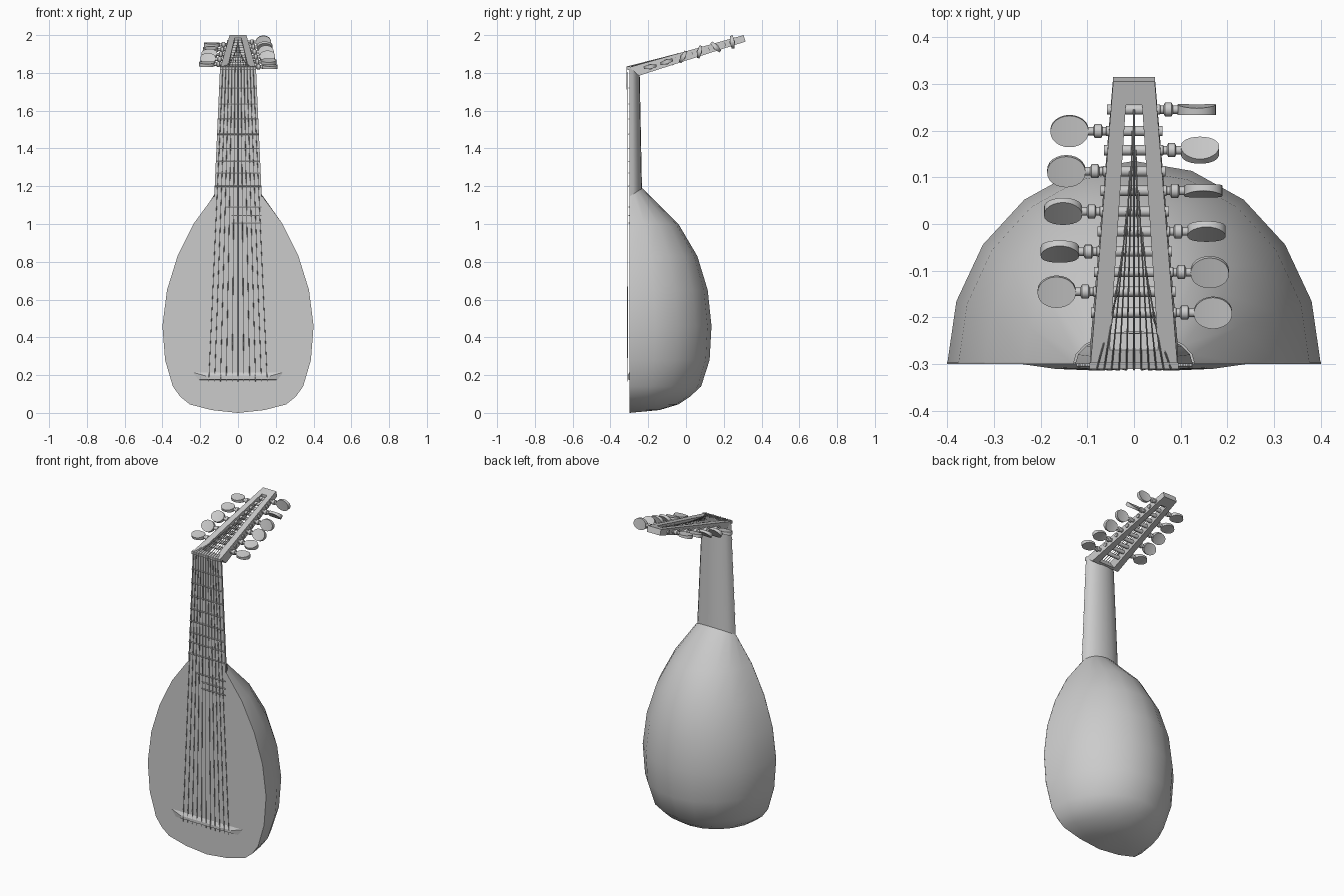
import bpy, bmesh
from math import sin, cos, pi, radians, sqrt
from mathutils import Matrix, Vector

if "Cube" in bpy.data.objects:
    bpy.data.objects.remove(bpy.data.objects["Cube"])

FRONT = -0.3


def loft(name, rings, closed=True, caps=True, smooth=None, matrix=None):
    """Skin a list of equal-length point rings."""
    bm = bmesh.new()
    rows = [[bm.verts.new(p) for p in ring] for ring in rings]
    n = len(rows[0])
    for a, b in zip(rows, rows[1:]):
        for i in range(n if closed else n - 1):
            j = (i + 1) % n
            bm.faces.new((a[i], a[j], b[j], b[i]))
    if caps:
        bm.faces.new(rows[0])
        bm.faces.new(rows[-1])
    bmesh.ops.remove_doubles(bm, verts=bm.verts, dist=0.0001)
    bmesh.ops.recalc_face_normals(bm, faces=bm.faces)
    mesh = bpy.data.meshes.new(name)
    bm.to_mesh(mesh)
    bm.free()
    obj = bpy.data.objects.new(name, mesh)
    bpy.context.collection.objects.link(obj)
    if matrix:
        obj.matrix_world = matrix
    if smooth:
        bpy.ops.object.select_all(action='DESELECT')
        obj.select_set(True)
        bpy.context.view_layer.objects.active = obj
        bpy.ops.object.shade_smooth_by_angle(angle=radians(smooth))
    return obj


def wire(name, points, radius):
    """Thin round rod along straight segments."""
    curve = bpy.data.curves.new(name, 'CURVE')
    curve.dimensions = '3D'
    curve.bevel_depth = radius
    curve.bevel_resolution = 1
    curve.use_fill_caps = True
    spline = curve.splines.new('POLY')
    spline.points.add(len(points) - 1)
    for point, co in zip(spline.points, points):
        point.co = (*co, 1)
    obj = bpy.data.objects.new(name, curve)
    bpy.context.collection.objects.link(obj)


def half_ellipse(z, w, d, tilt=0, n=10):
    """Half ring bulging to the back, tilted in height towards its middle."""
    return [(w * cos(pi * i / n), FRONT + d * sin(pi * i / n),
             z + tilt * sin(pi * i / n)) for i in range(n + 1)]


# Bowl: height, half width, depth of each rib station
stations = [(0.0, 0, 0), (0.015, 0.14, 0.16), (0.045, 0.255, 0.26),
            (0.085, 0.305, 0.32), (0.14, 0.345, 0.38), (0.28, 0.386, 0.425),
            (0.46, 0.4, 0.435), (0.65, 0.376, 0.415), (0.83, 0.32, 0.36),
            (1.0, 0.236, 0.26)]
rings = [half_ellipse(*s) for s in stations]
rings.append(half_ellipse(1.145, 0.13, 0.07, 0.045))
loft("bowl", rings, closed=False, caps=False, smooth=50)

# Soundboard closing the bowl
side = [(w, z) for z, w, d in stations] + [(0.13, 1.145)]
outline = side + [(-x, z) for x, z in reversed(side[1:])]
loft("soundboard", [[(x, y, z) for x, z in outline]
                    for y in (FRONT, FRONT + 0.004)])

# Neck
loft("neck", [half_ellipse(1.14, 0.126, 0.067, 0.045),
              half_ellipse(1.83, 0.095, 0.055, -0.045)], smooth=40)


# Pegbox
def box_top(y):
    return 1.83 + 0.281 * (y + 0.3)


def box_bottom(y):
    return 1.785 + 0.32 * (y + 0.25)


def box_half(y):
    return 0.093 - 0.08 * (y + 0.3)


def box_slot(y):
    return 0.054 - 0.066 * (y + 0.3)


def box_section(x0, x1, top_y, low_y):
    return [(x0, top_y, box_top(top_y)), (x1, top_y, box_top(top_y)),
            (x1, low_y, box_bottom(low_y)), (x0, low_y, box_bottom(low_y))]


for s, label in ((1, "left"), (-1, "right")):
    loft("pegbox_wall_" + label,
         [box_section(s * box_slot(y), s * box_half(y), y, low)
          for y, low in ((FRONT, -0.25), (0.305, 0.315))])
loft("pegbox_end_block", [box_section(-0.03, 0.03, 0.255, 0.255),
                          box_section(-0.03, 0.03, 0.305, 0.315)])
loft("pegbox_base_block", [box_section(-0.06, 0.06, FRONT, -0.25),
                           box_section(-0.06, 0.06, -0.27, -0.235)])

# Nut
loft("nut", [[(x, y, z) for y, z in ((-0.297, 1.815), (-0.311, 1.815),
                                     (-0.311, 1.832), (-0.297, 1.836))]
             for x in (-0.095, 0.095)])

# Bridge, tapering out to raised tips
loft("bridge", [
    [(-0.21, FRONT, 0.175), (0.21, FRONT, 0.175),
     (0.24, FRONT, 0.215), (-0.24, FRONT, 0.215)],
    [(-0.16, -0.31, 0.178), (0.16, -0.31, 0.178),
     (0.17, -0.31, 0.195), (-0.17, -0.31, 0.195)]])


# Pegs: turned shaft plus flat waisted oval head
def circle(x, r, n=14):
    return [(x, r * cos(2 * pi * i / n), r * sin(2 * pi * i / n))
            for i in range(n)]


def peg(name, s, y, turn):
    hw = box_half(y)
    place = Matrix.Translation((0, y, (box_top(y) + box_bottom(y)) / 2))
    profile = [(-hw - 0.008, 0.011), (hw + 0.006, 0.011),
               (hw + 0.007, 0.009), (hw + 0.014, 0.009),
               (hw + 0.017, 0.015), (hw + 0.031, 0.015),
               (hw + 0.034, 0.009), (hw + 0.053, 0.009)]
    loft(name + "_shaft", [circle(s * x, r) for x, r in profile],
         smooth=40, matrix=place)
    head = []
    for i in range(13):
        u = -cos(pi * i / 12)
        h = 0.033 * sqrt(max(0, 1 - u * u)) + 0.001
        t = 0.007 + 0.004 * u * u
        x = s * (hw + 0.085 + 0.041 * u)
        head.append([(x, h, t), (x, -h, t), (x, -h, -t), (x, h, -t)])
    loft(name + "_head", head, smooth=35,
         matrix=place @ Matrix.Rotation(radians(turn), 4, 'X'))


left_turns = (10, 18, 62, 78, 135, 97)
right_turns = (12, 58, 45, 14, 8)
left_y = [-0.19 + 0.087 * i for i in range(6)]
right_y = [-0.145 + 0.086 * i for i in range(5)]
for i, (y, turn) in enumerate(zip(left_y, left_turns)):
    peg(f"left_peg_{i + 1}", 1, y, turn)
for i, (y, turn) in enumerate(zip(right_y, right_turns)):
    peg(f"right_peg_{i + 1}", -1, y, turn)

# Strings: bridge, nut, then the nearest free peg for the outer ones
for i in range(-5, 6):
    y = left_y[5 - i] if i >= 0 else right_y[5 + i]
    peg_z = (box_top(y) + box_bottom(y)) / 2 + 0.012
    wire(f"string_{i + 6}",
         [(i * 0.031, -0.309, 0.165), (i * 0.016, -0.3125, 1.833),
          (i / 5 * box_slot(y) * 0.8, y, peg_z)], 0.0018)

# Frets across the neck
for i, z in enumerate((1.72, 1.635, 1.555, 1.475, 1.4, 1.33, 1.27, 1.2)):
    w = 0.126 - 0.045 * (z - 1.14)
    wire(f"neck_fret_{i + 1}", [(-w, -0.302, z), (w, -0.302, z)], 0.0035)

# Short frets on the soundboard
for i, (x, z) in enumerate(((-0.07, 1.09), (-0.035, 1.045), (-0.035, 1.005))):
    wire(f"body_fret_{i + 1}", [(x, -0.302, z), (0.125, -0.302, z)], 0.0035)
